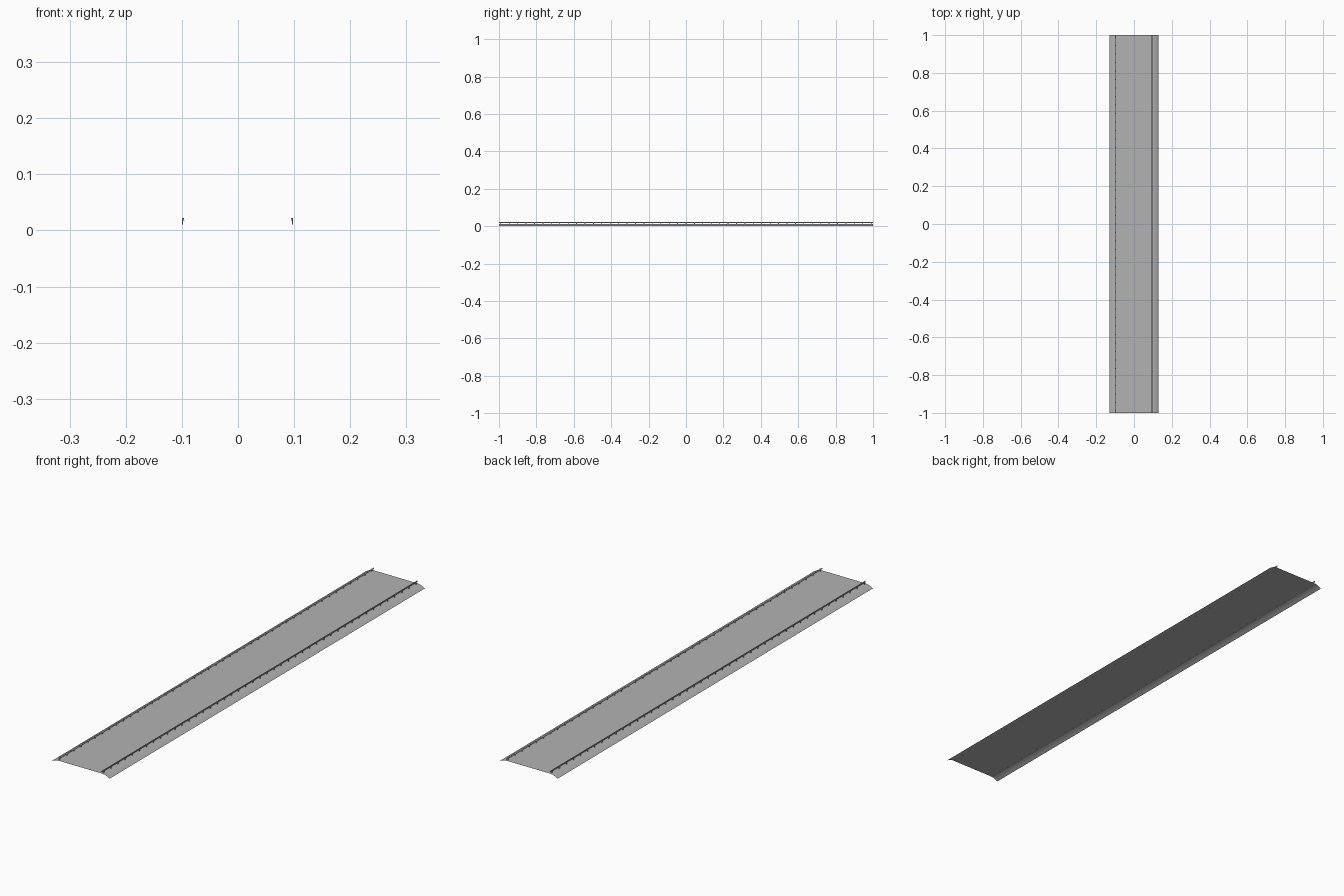
import bpy, bmesh
from mathutils import Vector

if "Cube" in bpy.data.objects:
    bpy.data.objects.remove(bpy.data.objects["Cube"])

LENGTH = 2.0
DECK_Z = 0.0115

asphalt = bpy.data.materials.new("dark_grey")
asphalt.diffuse_color = (0.45, 0.45, 0.45, 1)
asphalt.use_nodes = True
asphalt.node_tree.nodes["Principled BSDF"].inputs["Base Color"].default_value = asphalt.diffuse_color


def finish(bm, name):
    mesh = bpy.data.meshes.new(name)
    bm.to_mesh(mesh)
    bm.free()
    mesh.materials.append(asphalt)
    obj = bpy.data.objects.new(name, mesh)
    bpy.context.collection.objects.link(obj)
    return obj


def sweep(name, profile, closed=False):
    """Extrude an x/z profile along the full length of the road."""
    bm = bmesh.new()
    ends = [[bm.verts.new((x, y, z)) for x, z in profile]
            for y in (-LENGTH / 2, LENGTH / 2)]
    n = len(profile)
    for i in range(n if closed else n - 1):
        j = (i + 1) % n
        bm.faces.new((ends[0][i], ends[0][j], ends[1][j], ends[1][i]))
    if closed:
        bm.faces.new(ends[0])
        bm.faces.new(ends[1][::-1])
        bmesh.ops.recalc_face_normals(bm, faces=bm.faces)
    return finish(bm, name)


# Road sheet with rounded shoulders falling to the ground
shoulder = [(0.099, DECK_Z), (0.108, 0.0102), (0.118, 0.0065), (0.13, 0.0)]
profile = shoulder[::-1] + [(-x, z) for x, z in shoulder]
sweep("road_surface", profile)


def guard_rail(side, label):
    post_x = side * 0.098 - 0.0007
    inner = -side
    # Folded beam on the inner face of the posts
    beam = [(0.0006, 0.0172), (0.0030, 0.0182), (0.0018, 0.0198),
            (0.0034, 0.0214), (0.0006, 0.0224)]
    sweep("rail_beam_" + label, [(post_x + inner * x, z) for x, z in beam], True)
    # Row of small square posts
    bm = bmesh.new()
    count = 45
    for i in range(count):
        y = -0.99 + 1.98 * i / (count - 1)
        cube = bmesh.ops.create_cube(bm, size=1)["verts"]
        bmesh.ops.scale(bm, vec=(0.0018, 0.004, 0.0118), verts=cube)
        bmesh.ops.translate(bm, vec=Vector((post_x, y, 0.0163)), verts=cube)
    finish(bm, "rail_posts_" + label)


guard_rail(-1, "left")
guard_rail(1, "right")
